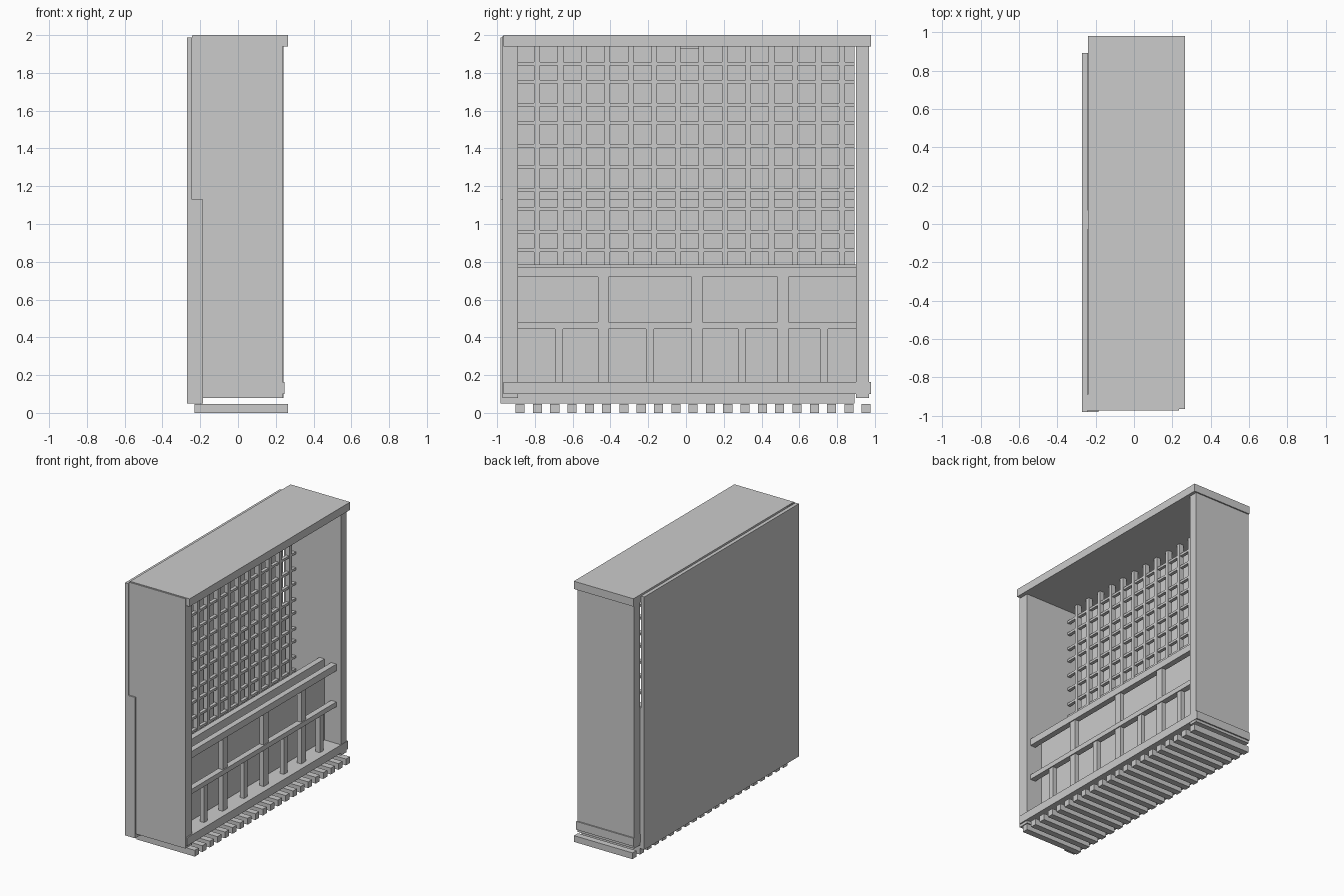
import bpy


def box(name, x, y, z):
    """Axis-aligned box from (min, max) ranges."""
    bpy.ops.mesh.primitive_cube_add(
        size=1, location=[(a + b) / 2 for a, b in (x, y, z)])
    ob = bpy.context.object
    ob.name = name
    ob.scale = [b - a for a, b in (x, y, z)]
    bpy.ops.object.transform_apply(location=False, rotation=False, scale=True)
    return ob


# floor slats
for i in range(21):
    y = -0.902 + i * 0.0916
    box("floor_slat", (-0.23, 0.265), (y, y + 0.048), (0, 0.048))

# carcass: base, top and two sides
box("base_slab", (-0.24, 0.245), (-0.965, 0.98), (0.1, 0.163))
box("top_slab", (-0.24, 0.265), (-0.965, 0.98), (1.94, 2.0))
box("left_side", (-0.243, 0.235), (-0.972, -0.89), (0.08, 1.995))
box("right_side", (-0.24, 0.242), (0.9, 0.97), (0.08, 1.95))

# stepped back wall, thicker in its lower half
profile = [(-0.27, 0.05), (-0.185, 0.05), (-0.185, 1.13),
           (-0.243, 1.13), (-0.243, 1.988), (-0.27, 1.988)]
n = len(profile)
verts = [(x, y, z) for y in (-0.982, 0.892) for x, z in profile]
faces = [tuple(range(n)), tuple(range(2 * n - 1, n - 1, -1))]
faces += [(i, i + n, (i + 1) % n + n, (i + 1) % n) for i in range(n)]
mesh = bpy.data.meshes.new("back_wall")
mesh.from_pydata(verts, [], faces)
bpy.context.collection.objects.link(bpy.data.objects.new("back_wall", mesh))
box("top_cleat", (-0.25, -0.235), (-0.028, 0.072), (1.928, 1.985))

# lattice in front of the back wall
for i in range(14):
    y = -0.789 + i * 0.1242
    box("lattice_upright", (-0.165, -0.13), (y - 0.015, y + 0.015), (0.163, 1.945))
for z in (1.849, 1.753, 1.631, 1.536, 1.414, 1.302, 1.18, 1.08, 0.958, 0.862,
          0.74, 0.64, 0.52, 0.42, 0.3):
    box("lattice_bar", (-0.16, -0.135), (-0.895, 0.893), (z - 0.009, z + 0.009))

# low front panel
box("front_panel", (0.06, 0.105), (-0.895, 0.9), (0.16, 0.785))

# railing before the panel: rails, thick posts, thin lower posts
box("upper_rail", (0.16, 0.205), (-0.895, 0.902), (0.72, 0.772))
box("lower_rail", (0.16, 0.205), (-0.895, 0.902), (0.445, 0.482))
for y in (-0.438, 0.058, 0.513):
    box("thick_post", (0.163, 0.198), (y - 0.029, y + 0.029), (0.16, 0.73))
for y in (-0.673, -0.19, 0.295, 0.73):
    box("thin_post", (0.163, 0.198), (y - 0.021, y + 0.021), (0.16, 0.45))
